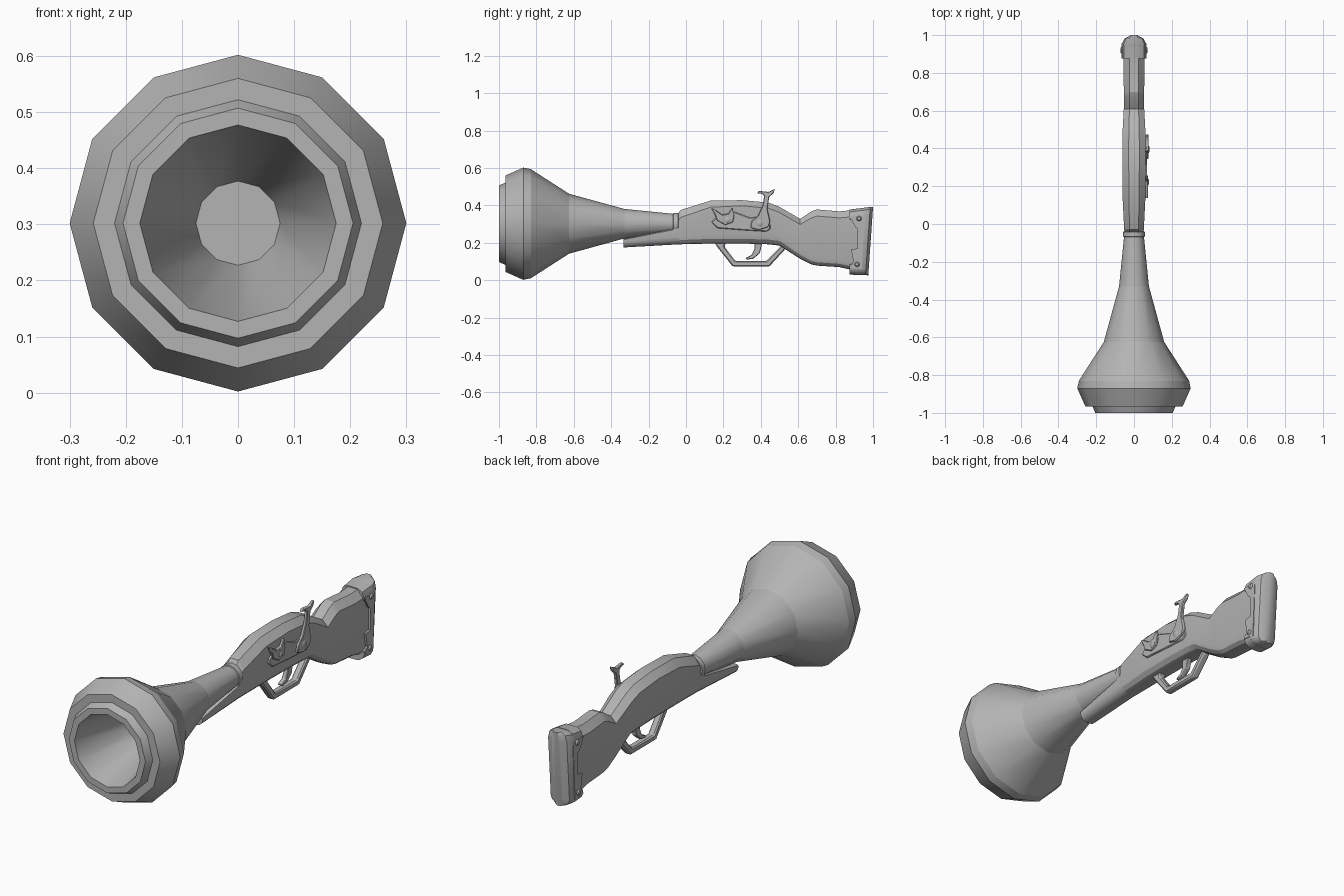
import bpy, bmesh
from math import sin, cos, pi, radians

# One mid-grey for the whole model
grey = bpy.data.materials.new("mid_grey")
grey.diffuse_color = (0.456, 0.456, 0.456, 1)


def finish(name, bm, angle=35):
    bmesh.ops.recalc_face_normals(bm, faces=bm.faces)
    me = bpy.data.meshes.new(name)
    bm.to_mesh(me)
    bm.free()
    me.materials.append(grey)
    ob = bpy.data.objects.new(name, me)
    bpy.context.collection.objects.link(ob)
    bpy.ops.object.select_all(action='DESELECT')
    ob.select_set(True)
    bpy.context.view_layer.objects.active = ob
    bpy.ops.object.shade_smooth_by_angle(angle=radians(angle))
    return ob


def skin(name, rings, angle=35):
    """Join a list of closed rings of points and cap both ends."""
    bm = bmesh.new()
    vr = [[bm.verts.new(p) for p in ring] for ring in rings]
    n = len(vr[0])
    for a, b in zip(vr, vr[1:]):
        for i in range(n):
            j = (i + 1) % n
            bm.faces.new((a[i], a[j], b[j], b[i]))
    bm.faces.new(vr[0])
    bm.faces.new(vr[-1])
    return finish(name, bm, angle)


def lathe(name, profile, z=0.302, n=12):
    """Turn (y, radius) pairs round the barrel axis; rings stay crisp."""
    ob = skin(name, [[(r * cos(2 * pi * i / n), y, z + r * sin(2 * pi * i / n))
                      for i in range(n)] for y, r in profile])
    vs = ob.data.vertices
    for e in ob.data.edges:
        a, b = (vs[i].co for i in e.vertices)
        ring_a, ring_b = (i // n for i in e.vertices)
        if ring_a == ring_b:
            e.use_edge_sharp = True
    return ob


def section(y, zb, zt, hw, cb, ct, slant=0.0, top=2):
    """Flat-sided section, rounded bottom (cb high), top edge in `top` steps."""
    fb, ft = 0.75 * hw, 0.55 * hw
    half = []
    for k in range(4):
        a = pi / 6 * k
        half.append((hw - fb + fb * sin(a), zb + cb * (1 - cos(a))))
    for k in range(top + 1):
        a = pi / 2 / top * k
        half.append((hw - ft + ft * cos(a), zt - ct * (1 - sin(a))))
    pts = half + [(-x, z) for x, z in reversed(half)]
    return [(x, y - (0.39 - z) * slant, z) for x, z in pts]


def loft(name, stations, slant=0.0, top=2, angle=35):
    return skin(name, [section(*s, slant, top) for s in stations], angle)


def prism(name, pts, x0, x1, bevel=0.0):
    """Extrude a (y, z) outline along x."""
    ob = skin(name, [[(x, y, z) for y, z in pts] for x in (x0, x1)])
    if bevel:
        m = ob.modifiers.new("edge", 'BEVEL')
        m.width, m.segments = bevel, 1
    return ob


def stud(name, y, z, r, x0, x1, n=10):
    ring = lambda x, q: [(x, y + q * cos(2 * pi * i / n), z + q * sin(2 * pi * i / n))
                         for i in range(n)]
    return skin(name, [ring(x0, r), ring(x0 + (x1 - x0) * 0.6, r), ring(x1, r * 0.6)])


# Flared barrel with a hollow bore
lathe("barrel", [
    (0.0, 0.05), (-0.07, 0.053), (-0.33, 0.079), (-0.625, 0.16), (-0.83, 0.292),
    (-0.87, 0.3), (-0.965, 0.258), (-0.965, 0.22), (-1.0, 0.205), (-1.0, 0.175),
    (-0.62, 0.075)])
lathe("barrel_band", [(-0.07, 0.05), (-0.067, 0.058), (-0.042, 0.058), (-0.038, 0.05)])

# Fore-end, receiver and shoulder stock
loft("fore_end", [
    (-0.335, 0.175, 0.222, 0.045, 0.03, 0.006),
    (-0.07, 0.19, 0.275, 0.05, 0.04, 0.006),
    (-0.03, 0.192, 0.30, 0.05, 0.04, 0.006)])
loft("receiver", [
    (-0.045, 0.192, 0.352, 0.05, 0.045, 0.04),
    (-0.03, 0.192, 0.375, 0.052, 0.045, 0.04),
    (0.13, 0.196, 0.425, 0.06, 0.05, 0.035),
    (0.30, 0.196, 0.428, 0.062, 0.05, 0.03),
    (0.44, 0.192, 0.415, 0.062, 0.05, 0.03),
    (0.50, 0.185, 0.392, 0.06, 0.05, 0.03),
    (0.61, 0.115, 0.328, 0.054, 0.04, 0.03),
    (0.67, 0.085, 0.368, 0.054, 0.035, 0.035),
    (0.70, 0.078, 0.378, 0.054, 0.035, 0.035),
    (0.82, 0.07, 0.368, 0.055, 0.035, 0.035),
    (0.93, 0.045, 0.378, 0.056, 0.035, 0.035)], top=1, angle=22)

# Butt plate with bulging back and wrap-round tabs
loft("butt_plate", [
    (0.935, 0.03, 0.383, 0.064, 0.035, 0.045),
    (0.955, 0.028, 0.388, 0.065, 0.035, 0.045),
    (0.985, 0.027, 0.392, 0.05, 0.035, 0.045),
    (1.0, 0.026, 0.392, 0.022, 0.035, 0.045)], slant=0.07)
loft("butt_top_tab", [
    (0.875, 0.325, 0.378, 0.062, 0.004, 0.045),
    (0.94, 0.30, 0.386, 0.064, 0.004, 0.045)])
loft("butt_bottom_tab", [
    (0.875, 0.03, 0.085, 0.062, 0.035, 0.004),
    (0.92, 0.028, 0.10, 0.064, 0.035, 0.004)])
for side in (-1, 1):
    prism("butt_side_bracket", [
        (0.875, 0.34), (0.905, 0.285), (0.918, 0.275), (0.918, 0.17), (0.883, 0.165),
        (0.895, 0.10), (0.875, 0.065), (0.94, 0.06), (0.955, 0.34)],
        side * 0.05, side * 0.065)
    for y, z in ((0.925, 0.33), (0.915, 0.085)):
        stud("butt_stud", y, z, 0.014, side * 0.055, side * 0.072)

# Trigger guard and trigger
prism("trigger_guard", [
    (0.15, 0.205), (0.165, 0.18), (0.25, 0.073), (0.445, 0.073), (0.53, 0.165),
    (0.53, 0.205), (0.50, 0.175), (0.43, 0.102), (0.265, 0.102), (0.205, 0.18),
    (0.215, 0.205)], -0.018, 0.018, 0.006)
prism("trigger", [
    (0.365, 0.21), (0.365, 0.165), (0.35, 0.135), (0.318, 0.118), (0.325, 0.11),
    (0.36, 0.115), (0.395, 0.145), (0.41, 0.21)], -0.012, 0.012, 0.003)

# Flintlock on the right-hand side
prism("lock_plate", [
    (0.135, 0.31), (0.17, 0.278), (0.30, 0.268), (0.43, 0.26), (0.452, 0.275),
    (0.45, 0.30), (0.41, 0.34), (0.34, 0.335), (0.26, 0.365), (0.17, 0.345)],
    0.05, 0.068, 0.004)
prism("frizzen", [
    (0.135, 0.385), (0.155, 0.35), (0.165, 0.32), (0.21, 0.295), (0.25, 0.31),
    (0.258, 0.34), (0.248, 0.388), (0.225, 0.355), (0.195, 0.35), (0.165, 0.37)],
    0.06, 0.075, 0.003)
prism("hammer", [
    (0.345, 0.28), (0.35, 0.315), (0.385, 0.345), (0.41, 0.40), (0.418, 0.452),
    (0.405, 0.462), (0.38, 0.465), (0.39, 0.478), (0.44, 0.472), (0.475, 0.488),
    (0.468, 0.465), (0.445, 0.445), (0.435, 0.38), (0.45, 0.315), (0.44, 0.285),
    (0.39, 0.268)], 0.062, 0.078, 0.003)
stud("hammer_screw", 0.395, 0.305, 0.020, 0.07, 0.082)
stud("frizzen_screw", 0.222, 0.322, 0.016, 0.07, 0.08)
